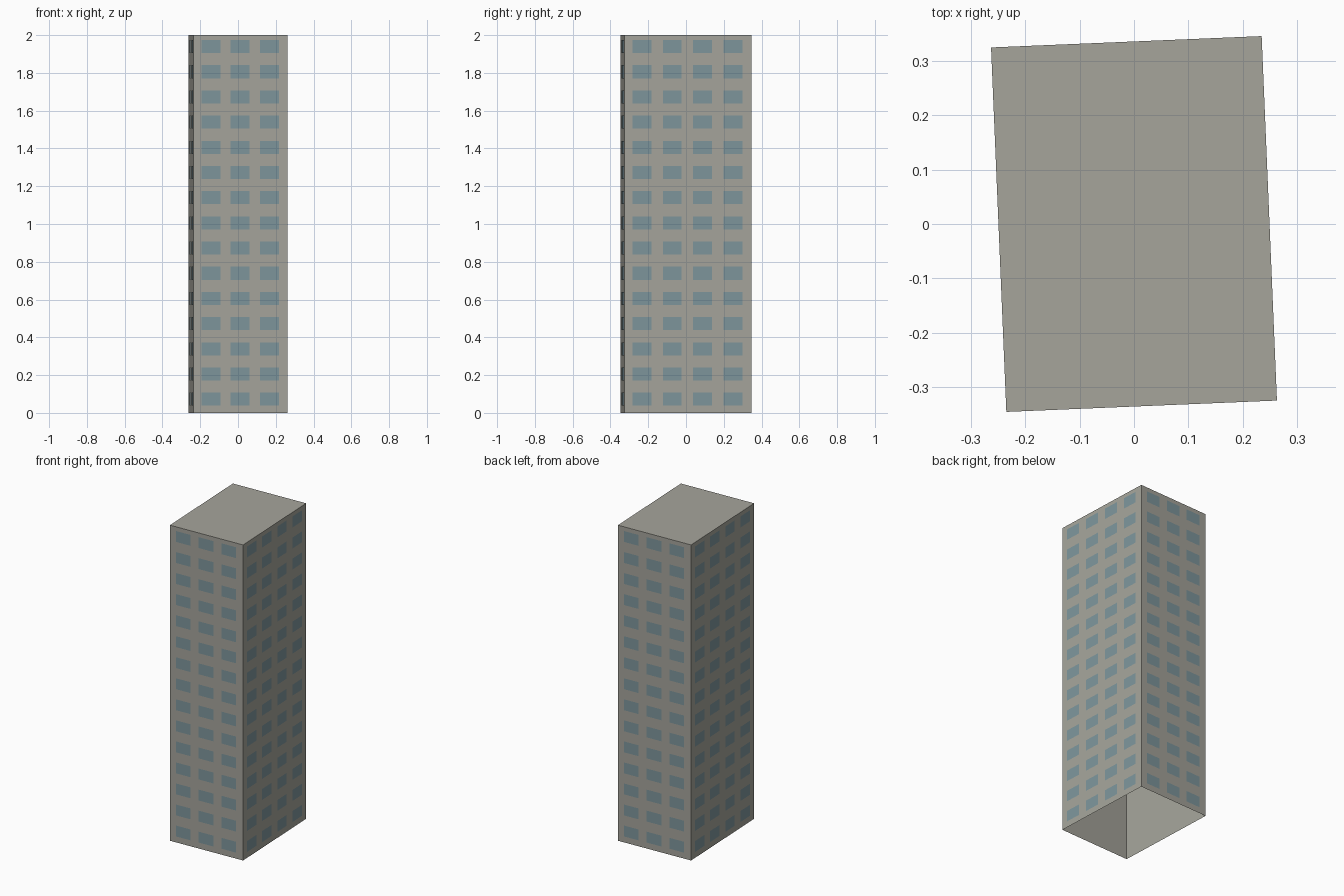
import bpy
import bmesh
from math import radians, pi
from mathutils import Matrix, Vector

cube = bpy.data.objects.get("Cube")
if cube:
    bpy.data.objects.remove(cube, do_unlink=True)

WIDTH, DEPTH, HEIGHT = 0.499, 0.672, 2.0
FLOORS = 15
WINDOW_W, WINDOW_H = 0.1, 0.069
TURN = Matrix.Rotation(radians(2.4), 4, "Z")


def material(name, rgb):
    mat = bpy.data.materials.new(name)
    mat.use_nodes = True
    colour = (*rgb, 1)
    mat.diffuse_color = colour
    mat.node_tree.nodes["Principled BSDF"].inputs["Base Color"].default_value = colour
    return mat


def add_object(name, bm, mat):
    mesh = bpy.data.meshes.new(name)
    bm.to_mesh(mesh)
    bm.free()
    mesh.materials.append(mat)
    obj = bpy.data.objects.new(name, mesh)
    obj.matrix_world = TURN
    bpy.context.collection.objects.link(obj)
    return obj


concrete = material("warm grey concrete", (0.38, 0.375, 0.33))
glass = material("blue grey glass", (0.21, 0.305, 0.335))

# Tower shell: walls and flat roof, open underneath
bm = bmesh.new()
bmesh.ops.create_cube(bm, size=1)
bmesh.ops.scale(bm, vec=(WIDTH, DEPTH, HEIGHT), verts=bm.verts)
bmesh.ops.translate(bm, vec=(0, 0, HEIGHT / 2), verts=bm.verts)
bm.normal_update()
floor = [f for f in bm.faces if f.normal.z < -0.5]
bmesh.ops.delete(bm, geom=floor, context="FACES")
add_object("tower_shell", bm, concrete)


# Window panes: a flat grid just proud of each wall
def window_grid(name, quarter_turns, columns, pitch, wall_distance):
    bm = bmesh.new()
    spin = Matrix.Rotation(quarter_turns * pi / 2, 4, "Z")
    storey = HEIGHT / FLOORS
    for row in range(FLOORS):
        z = storey * (row + 0.5) + 0.006
        for col in range(columns):
            x = (col - (columns - 1) / 2) * pitch - 0.003
            corners = [(-1, -1), (1, -1), (1, 1), (-1, 1)]
            bm.faces.new([
                bm.verts.new(spin @ Vector((x + sx * WINDOW_W / 2,
                                            -wall_distance - 0.001,
                                            z + sz * WINDOW_H / 2)))
                for sx, sz in corners])
    add_object(name, bm, glass)


for name, turns in (("front_windows", 0), ("back_windows", 2)):
    window_grid(name, turns, 3, 0.155, DEPTH / 2)
for name, turns in (("left_windows", 1), ("right_windows", 3)):
    window_grid(name, turns, 4, 0.161, WIDTH / 2)
